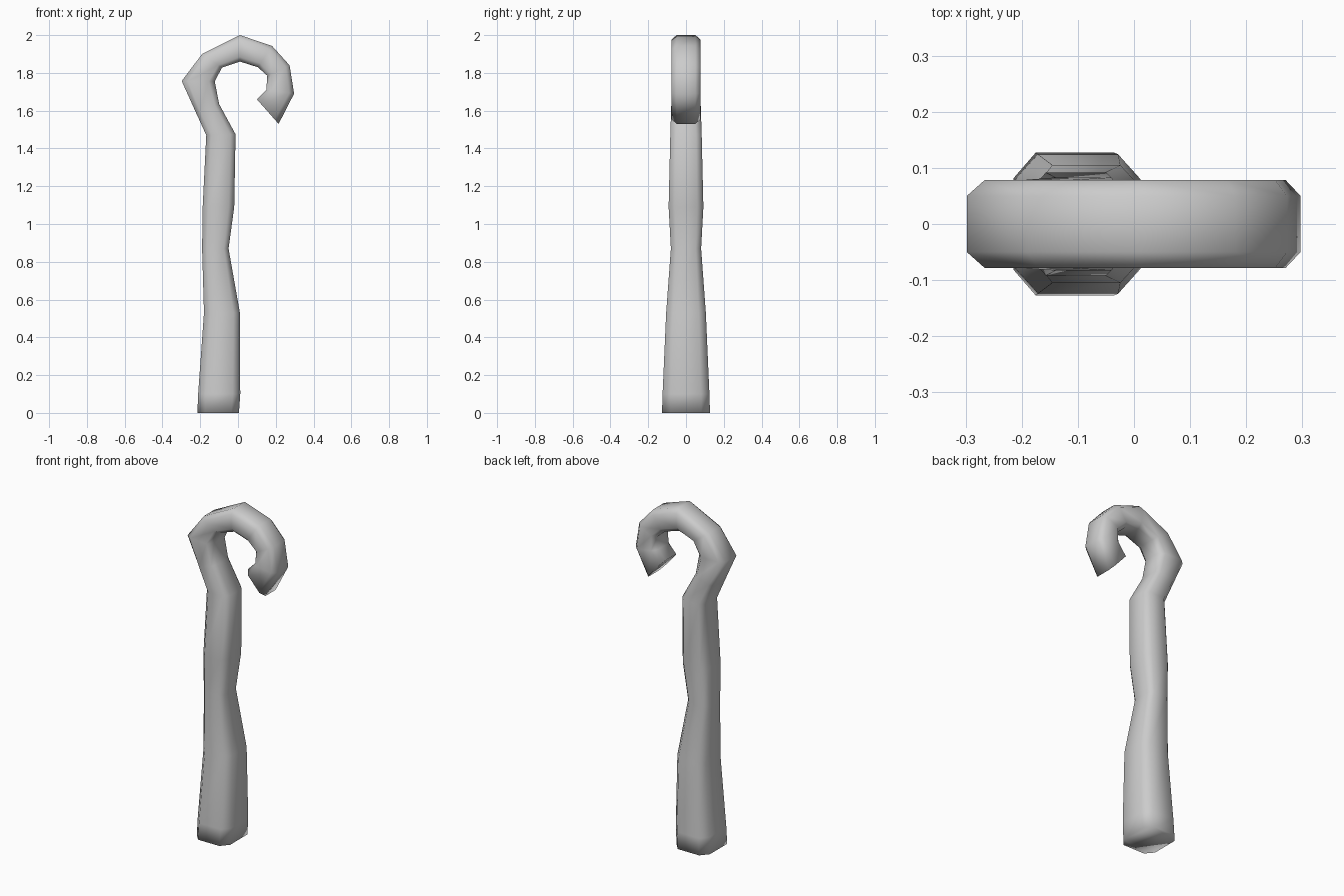
import bpy, bmesh
from mathutils import Vector

if "Cube" in bpy.data.objects:
    bpy.data.objects.remove(bpy.data.objects["Cube"])

# Octagonal stations: left/outer (x, z), right/inner (x, z), half depth in y
stations = [
    # shaft
    ((-0.215, 0.0), (0.005, 0.0), 0.127),
    ((-0.211, 0.10), (0.012, 0.10), 0.124),
    ((-0.18, 0.53), (0.01, 0.53), 0.105),
    ((-0.19, 0.87), (-0.05, 0.87), 0.08),
    ((-0.187, 1.09), (-0.02, 1.09), 0.092),
    ((-0.168, 1.47), (-0.013, 1.475), 0.083),
    # crook
    ((-0.225, 1.595), (-0.10, 1.635), 0.078),
    ((-0.298, 1.757), (-0.123, 1.755), 0.078),
    ((-0.19, 1.90), (-0.085, 1.828), 0.078),
    ((0.01, 2.0), (0.01, 1.86), 0.078),
    ((0.18, 1.943), (0.105, 1.83), 0.078),
    ((0.273, 1.84), (0.155, 1.785), 0.078),
    ((0.297, 1.69), (0.15, 1.71), 0.078),
    ((0.215, 1.53), (0.10, 1.66), 0.076),
]
K = 0.64  # chamfer fraction of each octagon
octagon = [(-1, -K), (-K, -1), (K, -1), (1, -K), (1, K), (K, 1), (-K, 1), (-1, K)]

bm = bmesh.new()
rings = []
for a, b, depth in stations:
    a, b = Vector((a[0], 0, a[1])), Vector((b[0], 0, b[1]))
    mid, half = (a + b) / 2, (b - a) / 2
    rings.append([bm.verts.new(mid + half * u + Vector((0, depth * v, 0)))
                  for u, v in octagon])

# Skin the stations and cap both ends
for r, s in zip(rings, rings[1:]):
    for i in range(8):
        j = (i + 1) % 8
        bm.faces.new((r[i], r[j], s[j], s[i]))
bm.faces.new(rings[0])
bm.faces.new(rings[-1])
bmesh.ops.recalc_face_normals(bm, faces=bm.faces)
for f in bm.faces:
    f.smooth = True

mesh = bpy.data.meshes.new("crook_staff")
bm.to_mesh(mesh)
bm.free()
bpy.context.collection.objects.link(bpy.data.objects.new("crook_staff", mesh))
